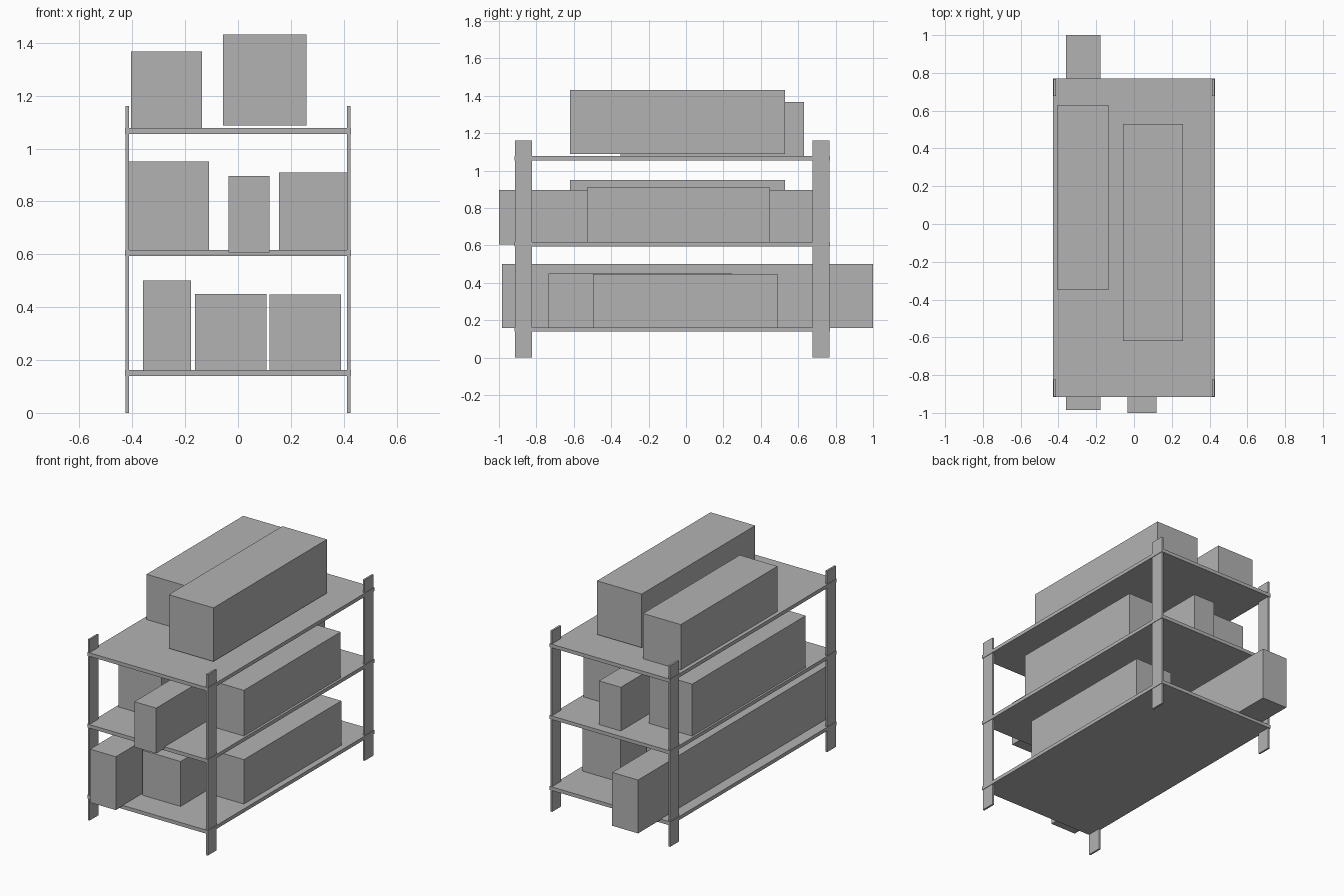
import bpy

cube = bpy.data.objects.get("Cube")
if cube:
    bpy.data.objects.remove(cube, do_unlink=True)

grey = bpy.data.materials.new("plain grey")
grey.use_nodes = True
colour = (0.45, 0.45, 0.45, 1)
grey.diffuse_color = colour
grey.node_tree.nodes["Principled BSDF"].inputs["Base Color"].default_value = colour


def box(name, x, y, z):
    """Box from its (low, high) extent along each axis."""
    spans = (x, y, z)
    bpy.ops.mesh.primitive_cube_add(size=1, location=[(a + b) / 2 for a, b in spans])
    obj = bpy.context.object
    obj.name = name
    obj.scale = [b - a for a, b in spans]
    bpy.ops.object.transform_apply(location=False, rotation=False, scale=True)
    obj.data.materials.append(grey)
    return obj


# Shelf boards
for name, top in (("lower", 0.162), ("middle", 0.617), ("upper", 1.077)):
    box(name + "_shelf", (-0.428, 0.428), (-0.916, 0.771), (top - 0.023, top))

# Flat upright posts at the four corners
for end, y in (("front", (-0.913, -0.823)), ("back", (0.677, 0.767))):
    for side, x in (("right", (-0.425, -0.413)), ("left", (0.413, 0.425))):
        box(f"{end}_{side}_post", x, y, (0, 1.16))

# Stored cartons: name, x, y and z extents
cartons = (
    ("lower_long_carton", (-0.36, -0.177), (-0.985, 1.0), (0.158, 0.5)),
    ("lower_middle_carton", (-0.163, 0.107), (-0.735, 0.245), (0.162, 0.45)),
    ("lower_left_carton", (0.12, 0.39), (-0.497, 0.49), (0.162, 0.447)),
    ("middle_right_carton", (-0.415, -0.11), (-0.62, 0.53), (0.617, 0.95)),
    ("middle_narrow_carton", (-0.035, 0.12), (-1.0, 0.71), (0.606, 0.897)),
    ("middle_left_carton", (0.155, 0.413), (-0.53, 0.45), (0.617, 0.91)),
    ("upper_right_carton", (-0.404, -0.136), (-0.35, 0.63), (1.077, 1.367)),
    ("upper_left_carton", (-0.057, 0.26), (-0.62, 0.53), (1.088, 1.432)),
)
for carton in cartons:
    box(*carton)
